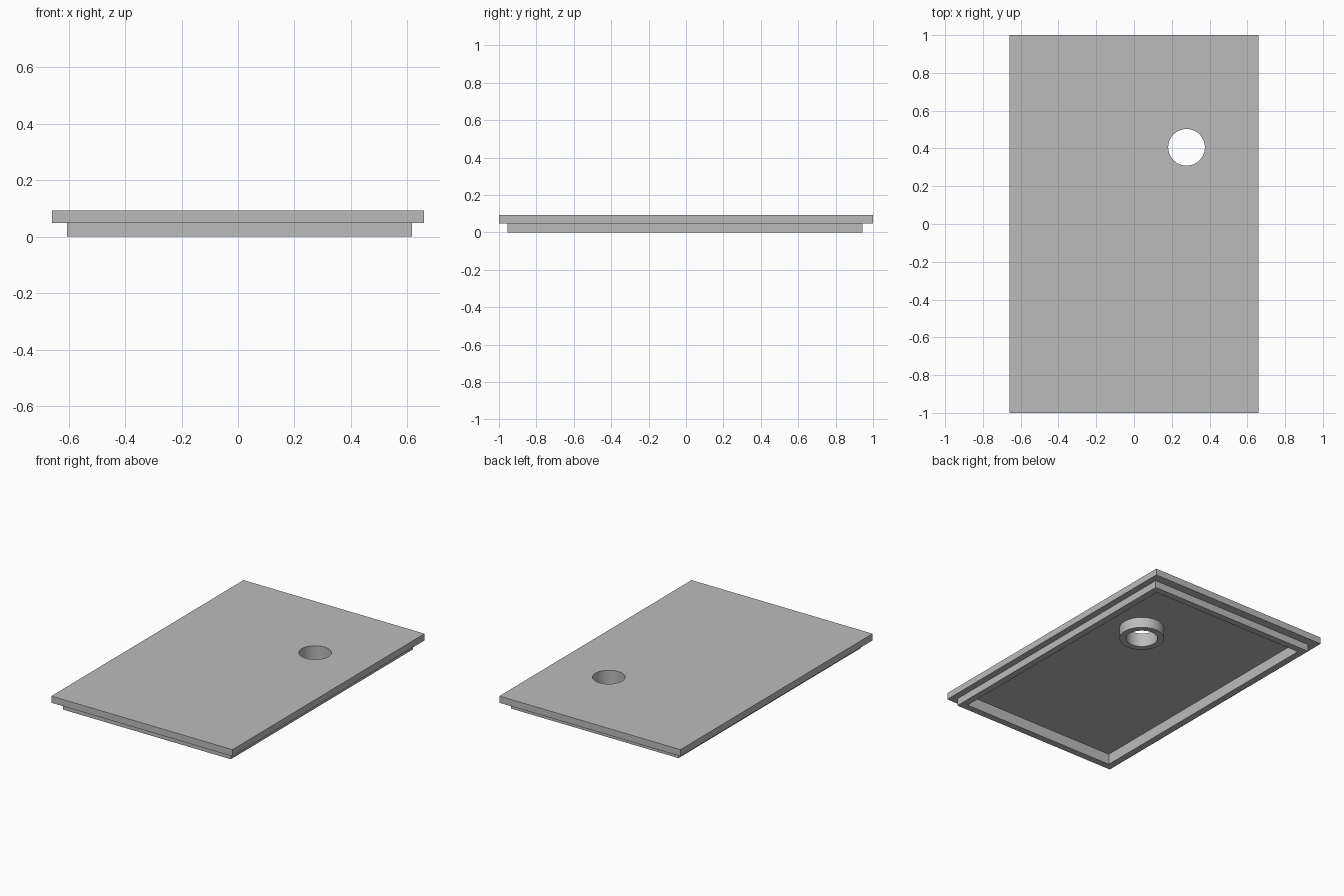
import bpy
import math

old = bpy.data.objects.get("Cube")
if old:
    bpy.data.objects.remove(old, do_unlink=True)

grey = bpy.data.materials.new("plain_grey")
grey.use_nodes = True
colour = (0.5, 0.5, 0.5, 1)
grey.diffuse_color = colour
grey.node_tree.nodes["Principled BSDF"].inputs["Base Color"].default_value = colour


def box(name, x0, x1, y0, y1, z0, z1):
    bpy.ops.mesh.primitive_cube_add(
        size=1, location=((x0 + x1) / 2, (y0 + y1) / 2, (z0 + z1) / 2))
    ob = bpy.context.object
    ob.name = name
    ob.scale = (x1 - x0, y1 - y0, z1 - z0)
    bpy.ops.object.transform_apply(location=True, rotation=False, scale=True)
    ob.data.materials.append(grey)
    return ob


def cylinder(name, radius, z0, z1):
    bpy.ops.mesh.primitive_cylinder_add(
        vertices=64, radius=radius, depth=z1 - z0,
        location=(HOLE[0], HOLE[1], (z0 + z1) / 2))
    ob = bpy.context.object
    ob.name = name
    ob.data.materials.append(grey)
    return ob


def combine(target, tool, operation):
    """Merge or cut with the tool, then discard it."""
    tool.hide_render = True
    mod = target.modifiers.new(operation.lower(), 'BOOLEAN')
    mod.object = tool
    mod.operation = operation
    mod.solver = 'EXACT'
    bpy.context.view_layer.objects.active = target
    bpy.ops.object.modifier_apply(modifier=mod.name)
    bpy.data.objects.remove(tool, do_unlink=True)


HOLE = (0.278, 0.406)
TOP, STEP, CEILING = 0.092, 0.048, 0.071
WALL = 0.045
LIP = (-0.606, 0.617, -0.955, 0.943)

# Cover plate with the slightly off-centre lip below it
lid = box("lid", -0.66, 0.66, -1, 1, STEP, TOP)
combine(lid, box("lip", *LIP, 0, (STEP + CEILING) / 2), 'UNION')

# Hollow underside
pocket = box("pocket", LIP[0] + WALL, LIP[1] - WALL,
             LIP[2] + WALL, LIP[3] - WALL, -0.1, CEILING)
combine(lid, pocket, 'DIFFERENCE')

# Collar around the through hole
combine(lid, cylinder("collar", 0.138, 0, (CEILING + TOP) / 2), 'UNION')
combine(lid, cylinder("hole", 0.097, -0.1, 0.2), 'DIFFERENCE')

bpy.ops.object.select_all(action='DESELECT')
lid.select_set(True)
bpy.context.view_layer.objects.active = lid
bpy.ops.object.shade_smooth_by_angle(angle=math.radians(30))
